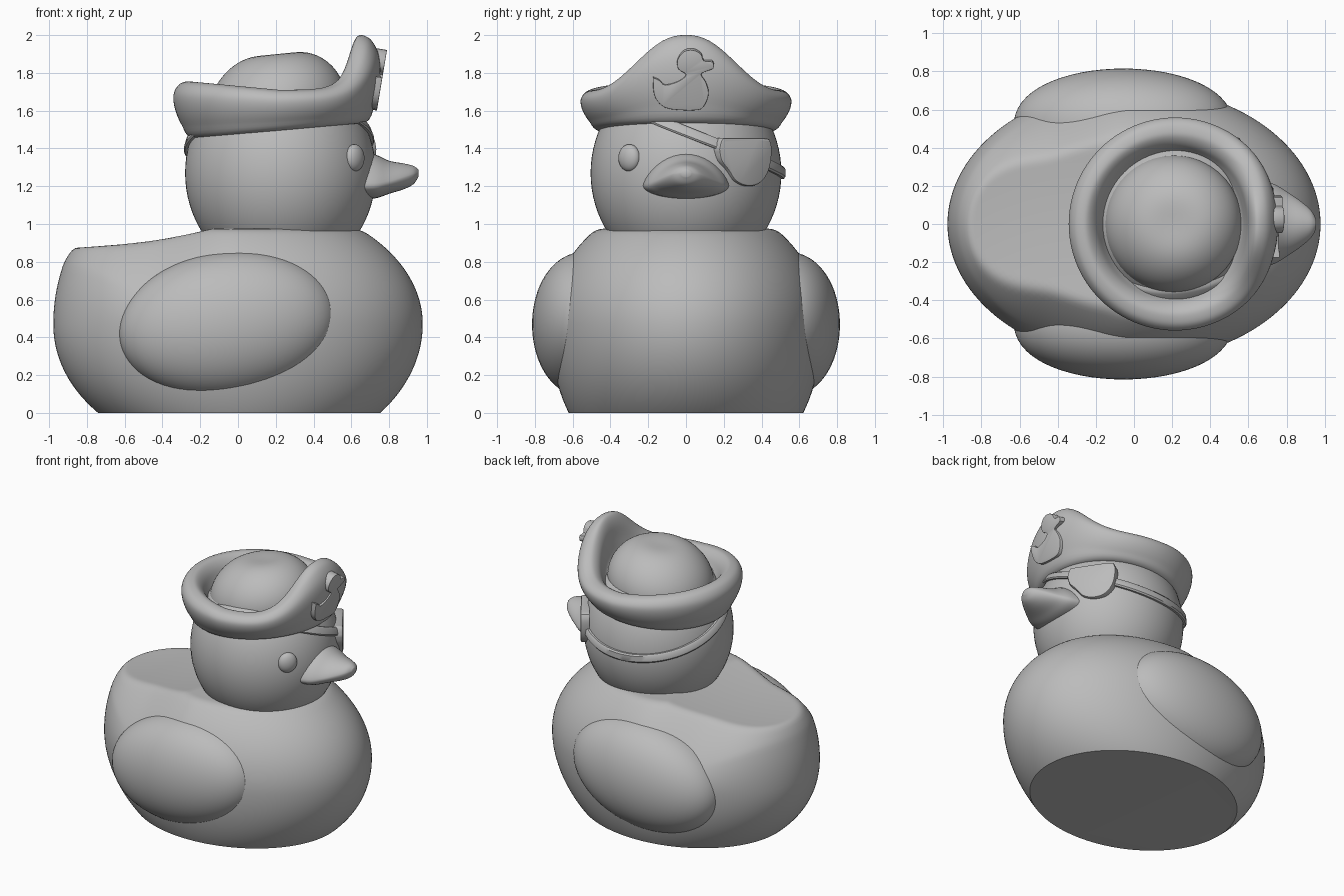
import bpy, bmesh, math
from mathutils import Matrix, Vector

if "Cube" in bpy.data.objects:
    bpy.data.objects.remove(bpy.data.objects["Cube"], do_unlink=True)

grey = bpy.data.materials.new("plain_grey")
grey.use_nodes = True
grey.diffuse_color = (0.5, 0.5, 0.5, 1)
grey.node_tree.nodes["Principled BSDF"].inputs["Base Color"].default_value = (0.5, 0.5, 0.5, 1)

HEAD = Vector((0.225, 0, 1.27))
HEAD_R, HEAD_H = 0.505, 0.55


def finish(name, bm, angle=40):
    bmesh.ops.recalc_face_normals(bm, faces=bm.faces)
    mesh = bpy.data.meshes.new(name)
    bm.to_mesh(mesh)
    bm.free()
    mesh.materials.append(grey)
    ob = bpy.data.objects.new(name, mesh)
    bpy.context.collection.objects.link(ob)
    bpy.ops.object.select_all(action='DESELECT')
    ob.select_set(True)
    bpy.context.view_layer.objects.active = ob
    bpy.ops.object.shade_smooth_by_angle(angle=math.radians(angle))
    return ob


def ball(u=64, v=40):
    bm = bmesh.new()
    bmesh.ops.create_uvsphere(bm, u_segments=u, v_segments=v, radius=1)
    return bm


def ellipsoid(name, centre, radii, rotation=Matrix(), fullness=1):
    """Scaled ball; fullness below 1 flattens its sideways bulge."""
    bm = ball()
    for v in bm.verts:
        v.co.y = math.copysign(abs(v.co.y) ** fullness, v.co.y)
    m = Matrix.Translation(centre) @ rotation @ Matrix.Diagonal((*radii, 1))
    bmesh.ops.transform(bm, matrix=m, verts=bm.verts)
    return finish(name, bm)


def loft(name, rings, closed=False, caps=False, angle=40):
    """Skin a list of equally sized closed rings of points."""
    bm = bmesh.new()
    rows = [[bm.verts.new(p) for p in ring] for ring in rings]
    n = len(rows[0])
    for i in range(len(rows) if closed else len(rows) - 1):
        a, b = rows[i], rows[(i + 1) % len(rows)]
        for j in range(n):
            k = (j + 1) % n
            bm.faces.new((a[j], a[k], b[k], b[j]))
    if caps:
        bm.faces.new(rows[0])
        bm.faces.new(rows[-1])
    return finish(name, bm, angle)


def spline(pts, steps=5):
    """Smooth open curve through the given tuples."""
    pts = [Vector(p) for p in pts]
    out = []
    for i in range(len(pts) - 1):
        a, b, c, d = (pts[max(0, min(len(pts) - 1, i + k))] for k in (-1, 0, 1, 2))
        for s in range(steps):
            t = s / steps
            out.append(b + (c - a) * (t / 2) + (a - b * 2.5 + c * 2 - d / 2) * t ** 2
                       + ((b - c) * 1.5 + (d - a) / 2) * t ** 3)
    return out + [pts[-1]]


def plate(name, outline, depth, matrix, bevel=0.008):
    """Flat outline (sideways, up) thickened backwards, front edge rounded."""
    bm = bmesh.new()
    face = bm.faces.new([bm.verts.new((0, p[0], p[1])) for p in outline])
    rim = bmesh.ops.extrude_face_region(bm, geom=[face])
    new = [g for g in rim['geom'] if isinstance(g, bmesh.types.BMVert)]
    bmesh.ops.translate(bm, verts=new, vec=(-depth, 0, 0))
    edges = [e for e in bm.edges if all(abs(v.co.x) < 1e-6 for v in e.verts)]
    bmesh.ops.bevel(bm, geom=edges, offset=bevel, segments=2, affect='EDGES', profile=0.5)
    bmesh.ops.transform(bm, matrix=matrix, verts=bm.verts)
    return finish(name, bm, 35)


def ease(t):
    t = max(0, min(1, t))
    return t * t * (3 - 2 * t)


def soft_min(a, b, k=0.03):
    h = max(0, k - abs(a - b)) / k
    return min(a, b) - h * h * k / 4


# Body: egg with a raised tail, a shallow dished back and a flat base
bm = ball(128, 96)
for v in bm.verts:
    c = math.hypot(v.co.x, v.co.y)
    up = v.co.z
    x, y = 0.978 * v.co.x, 0.72 * v.co.y
    z = 0.47 + up * (0.67 if up > 0 else 0.737)
    if up < 0:
        if c > 1e-4:
            y *= c ** -0.43
        if x < 0:
            x *= 1 - 0.1 * up ** 4
    else:
        z += 0.1 * ease((-x - 0.4) / 0.5) * min(1, up * 3)
        z -= 0.6 * up * y * y * ease(-x / 0.5)
    back = 0.875 + 0.165 * (x + 0.85) ** 2 + 0.1 * y * y
    v.co = (x, y, soft_min(z, min(back, 0.975)))
bmesh.ops.bisect_plane(bm, geom=bm.verts[:] + bm.edges[:] + bm.faces[:],
                       plane_co=(0, 0, 0), plane_no=(0, 0, 1), clear_inner=True)
bmesh.ops.holes_fill(bm, edges=[e for e in bm.edges if e.is_boundary], sides=0)
finish("body", bm)

# Wings
for side, label in ((1, "left"), (-1, "right")):
    ellipsoid(label + "_wing", (-0.055, side * 0.5, 0.468), (0.58, 0.315, 0.385),
              Matrix.Rotation(math.radians(-8), 4, 'Y'), 0.85)

# Head and eye
ellipsoid("head", HEAD, (HEAD_R, HEAD_R, HEAD_H))
ellipsoid("eye", (0.617, -0.3, 1.35), (0.042, 0.066, 0.072),
          Matrix.Rotation(math.radians(-38), 4, 'Z'))

# Bill: x, half width, middle height, rise above, drop below
stations = spline([(0.6, 0.24, 1.205, 0.19, 0.07), (0.72, 0.215, 1.205, 0.165, 0.07),
                   (0.8, 0.17, 1.22, 0.115, 0.06), (0.88, 0.115, 1.245, 0.075, 0.06),
                   (0.93, 0.07, 1.262, 0.045, 0.05), (0.955, 0.025, 1.27, 0.018, 0.02)])
rings = []
for x, w, mid, rise, drop in stations:
    ring = []
    for i in range(40):
        a = math.tau * i / 40
        s = math.sin(a)
        ring.append((x, w * math.cos(a), mid + (rise * s ** 1.4 if s > 0 else drop * s)))
    rings.append(ring)
loft("bill", rings, caps=True, angle=60)

# Hat crown: tilted dome with a dimple on top
bm = ball()
for v in bm.verts:
    x, y, z = v.co * 0.36
    dimple = 0.035 * math.exp(-(x * x + y * y) / 0.02) if z > 0 else 0
    v.co = (0.207 + x, y, 1.63 + z * 0.84 + 0.1 * x - dimple)
finish("hat_crown", bm)

# Hat brim: radius and relative height, swept round with a raised front
section = spline([(0.30, 0.33), (0.345, 0.4), (0.375, 0.6), (0.405, 0.83), (0.44, 0.965),
                  (0.475, 1.0), (0.52, 0.94), (0.547, 0.77), (0.54, 0.52),
                  (0.505, 0.24), (0.45, 0.0), (0.3, 0.0)])
rings = []
for i in range(96):
    a = math.tau * i / 96
    turn = min(a, math.tau - a)
    front = math.exp(-(turn / 0.65) ** 2.4)
    base = 1.495 + 0.042 * math.cos(a)
    top = 1.71 + 0.29 * front + 0.045 * max(0, -math.cos(a))
    rings.append([(0.216 + (r + 0.01 - 0.045 * front * f * f) * math.cos(a),
                   (r + 0.01) * math.sin(a), base + f * (top - base)) for r, f in section])
loft("hat_brim", rings, closed=True)

# Bird badge on the hat front
badge = spline([(-0.175, 1.775), (-0.14, 1.76), (-0.11, 1.735), (-0.04, 1.755), (0.0, 1.79),
                (-0.04, 1.82), (-0.045, 1.87), (-0.01, 1.915), (0.04, 1.922), (0.08, 1.9),
                (0.095, 1.865), (0.14, 1.86), (0.145, 1.825), (0.1, 1.805), (0.08, 1.79),
                (0.105, 1.75), (0.12, 1.69), (0.1, 1.63), (0.06, 1.6), (-0.08, 1.605),
                (-0.14, 1.635), (-0.17, 1.69), (-0.175, 1.775)], 3)[:-1]
lean = Matrix.Rotation(math.radians(9.5), 4, 'Y')
plate("badge", [(y, z - 1.76) for y, z in badge], 0.06,
      Matrix.Translation((0.762, 0, 1.76)) @ lean, 0.004)

# Eye patch
patch = spline([(-0.17, 0.06), (-0.15, 0.115), (-0.1, 0.12), (0.12, 0.12), (0.16, 0.1),
                (0.168, 0.04), (0.15, -0.05), (0.1, -0.115), (0.02, -0.135), (-0.06, -0.11),
                (-0.11, -0.05), (-0.155, 0.0), (-0.17, 0.06)], 4)[:-1]
plate("eye_patch", patch, 0.06, Matrix.Translation((0.642, 0.318, 1.335))
      @ Matrix.Rotation(math.radians(34), 4, 'Z'), 0.012)

# Patch strap: slanting band hugging the head
rings = []
for i in range(96):
    a = math.tau * i / 96
    ring = []
    for out, up in ((-0.03, -0.03), (0.014, -0.03), (0.022, -0.02),
                    (0.022, 0.02), (0.014, 0.03), (-0.03, 0.03)):
        z = 1.46 + 0.03 * math.cos(a) - 0.19 * math.sin(a) + up
        r = out + HEAD_R * math.sqrt(1 - ((z - HEAD.z) / HEAD_H) ** 2)
        ring.append((HEAD.x + r * math.cos(a), r * math.sin(a), z))
    rings.append(ring)
loft("patch_strap", rings, closed=True)
